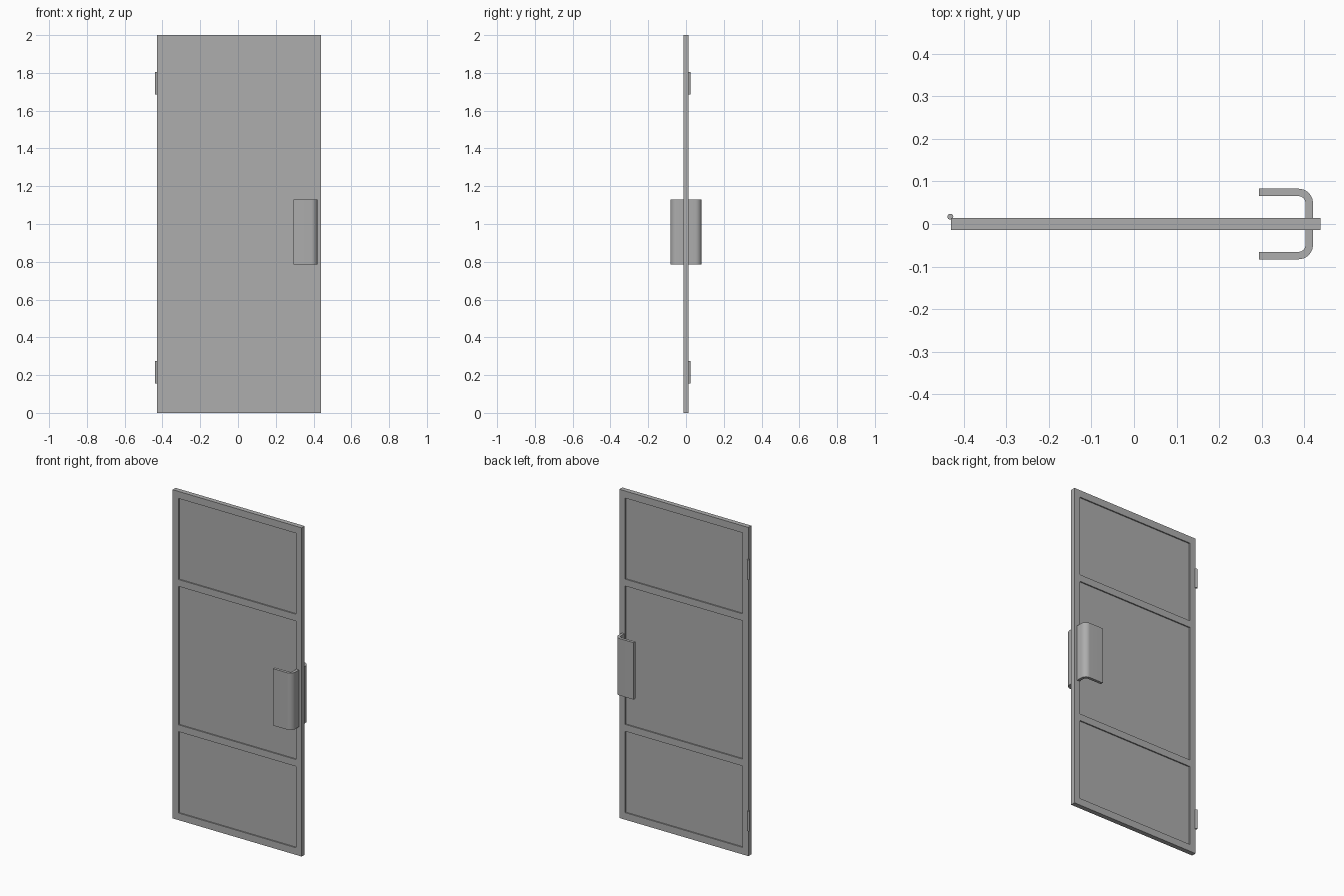
import bpy, bmesh, math
from mathutils import Vector

if "Cube" in bpy.data.objects:
    bpy.data.objects.remove(bpy.data.objects["Cube"])

XS = [-0.430, -0.390, 0.399, 0.439]                       # stile lines
ZS = [0.0, 0.043, 0.538, 0.58, 1.422, 1.464, 1.957, 2.0]  # rail lines
HALF = 0.0145                                             # half door thickness

# Dark grey finish shared by all parts
DARK = bpy.data.materials.new("dark_grey")
DARK.diffuse_color = (0.42, 0.42, 0.42, 1)
DARK.use_nodes = True
DARK.node_tree.nodes["Principled BSDF"].inputs["Base Color"].default_value = DARK.diffuse_color


def finish(bm, name, smooth=False):
    bmesh.ops.recalc_face_normals(bm, faces=bm.faces)
    mesh = bpy.data.meshes.new(name)
    bm.to_mesh(mesh)
    bm.free()
    mesh.materials.append(DARK)
    ob = bpy.data.objects.new(name, mesh)
    bpy.context.collection.objects.link(ob)
    if smooth:
        bpy.ops.object.select_all(action='DESELECT')
        ob.select_set(True)
        bpy.context.view_layer.objects.active = ob
        bpy.ops.object.shade_smooth_by_angle(angle=math.radians(30))
    return ob


def extrude(bm, vec):
    geom = bmesh.ops.extrude_face_region(bm, geom=bm.faces[:], use_keep_orig=True)["geom"]
    verts = [g for g in geom if isinstance(g, bmesh.types.BMVert)]
    bmesh.ops.translate(bm, vec=vec, verts=verts)


# Door frame: a grid of stiles and rails with three openings
bm = bmesh.new()
grid = [[bm.verts.new((x, -HALF, z)) for x in XS] for z in ZS]
for r in range(len(ZS) - 1):
    for c in range(len(XS) - 1):
        if c == 1 and r % 2 == 1:
            continue
        bm.faces.new((grid[r][c], grid[r][c + 1], grid[r + 1][c + 1], grid[r + 1][c]))
extrude(bm, Vector((0, 2 * HALF, 0)))
finish(bm, "door_frame")

# Recessed panels
for i, name in enumerate(("lower_panel", "middle_panel", "upper_panel")):
    z0, z1 = ZS[2 * i + 1] - 0.005, ZS[2 * i + 2] + 0.005
    x0, x1 = XS[1] - 0.005, XS[2] + 0.005
    bm = bmesh.new()
    bmesh.ops.create_cube(bm, size=1)
    bmesh.ops.scale(bm, vec=(x1 - x0, 0.014, z1 - z0), verts=bm.verts)
    bmesh.ops.translate(bm, vec=((x0 + x1) / 2, 0, (z0 + z1) / 2), verts=bm.verts)
    finish(bm, name)


# Pull handles: bent plate, post out of the door then folded towards the hinges
def handle(name, side):
    ro, ri, xo, yo, seg = 0.034, 0.0165, 0.421, 0.083, 10
    cx, cy = xo - ro, yo - ro
    pairs = [((xo, HALF), (xo - ro + ri, HALF))]
    for k in range(seg + 1):
        a = math.pi / 2 * k / seg
        pairs.append(tuple((cx + r * math.cos(a), cy + r * math.sin(a)) for r in (ro, ri)))
    pairs.append(((0.294, yo), (0.294, cy + ri)))
    bm = bmesh.new()
    rows = [[bm.verts.new((x, side * y, 0.785)) for x, y in p] for p in pairs]
    for a, b in zip(rows, rows[1:]):
        bm.faces.new((a[0], b[0], b[1], a[1]))
    extrude(bm, Vector((0, 0, 0.346)))
    finish(bm, name, smooth=True)


handle("front_handle", -1)
handle("back_handle", 1)

# Hinge barrels on the back left edge
for name, z in (("lower_hinge", 0.216), ("upper_hinge", 1.746)):
    bm = bmesh.new()
    bmesh.ops.create_cone(bm, cap_ends=True, segments=16, radius1=0.007,
                          radius2=0.007, depth=0.12)
    bmesh.ops.translate(bm, vec=(-0.432, 0.017, z), verts=bm.verts)
    finish(bm, name, smooth=True)
